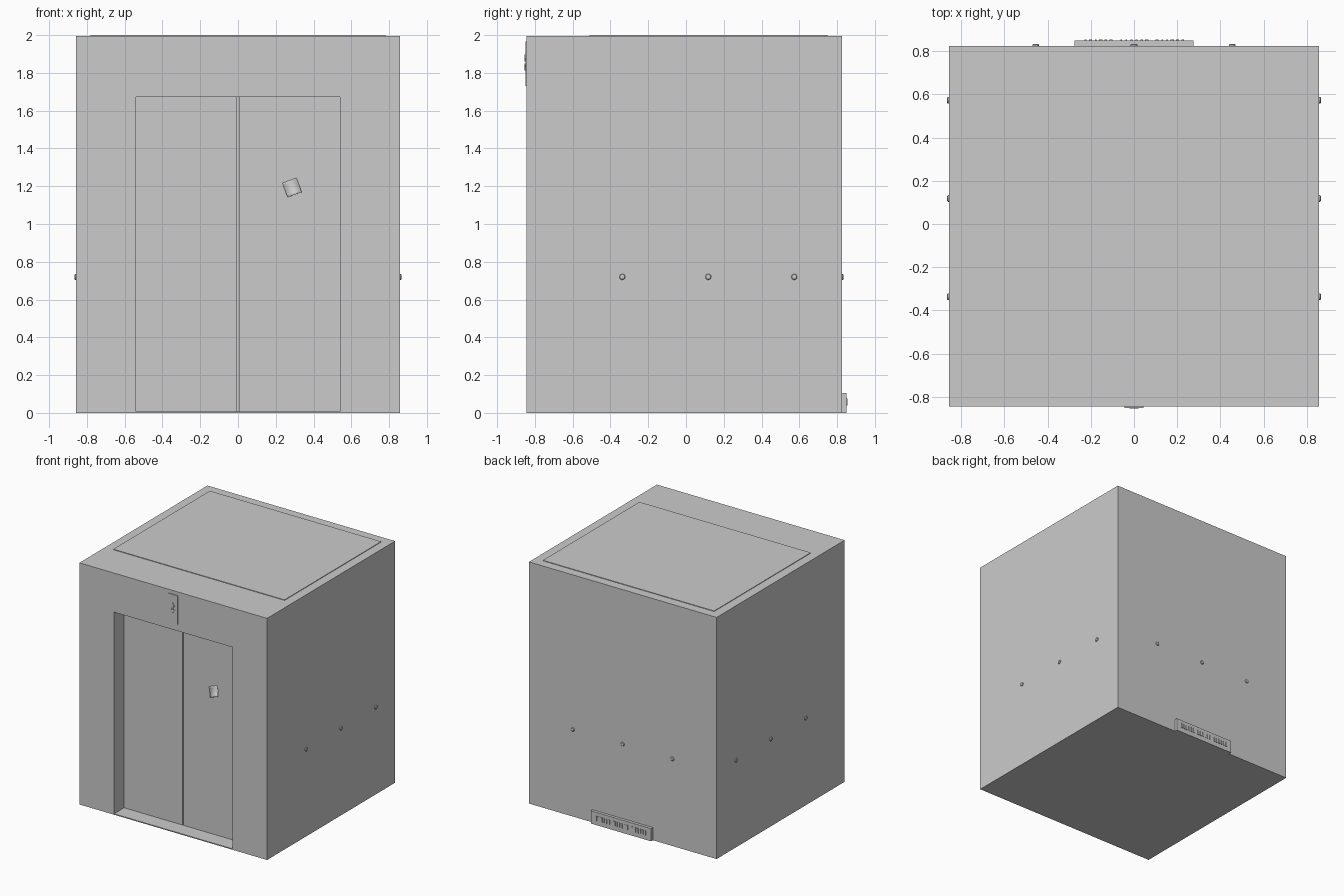
import bpy, bmesh, math, random
from mathutils import Matrix

if "Cube" in bpy.data.objects:
    bpy.data.objects.remove(bpy.data.objects["Cube"])

random.seed(4)


def mesh_object(name, bm):
    bmesh.ops.recalc_face_normals(bm, faces=bm.faces)
    me = bpy.data.meshes.new(name)
    bm.to_mesh(me)
    bm.free()
    ob = bpy.data.objects.new(name, me)
    bpy.context.collection.objects.link(ob)
    return ob


def add_box(bm, lo, hi):
    size = [b - a for a, b in zip(lo, hi)]
    mid = [(a + b) / 2 for a, b in zip(lo, hi)]
    bmesh.ops.create_cube(bm, size=1, matrix=Matrix.Translation(mid) @ Matrix.Diagonal((*size, 1)))


def box(name, lo, hi):
    bm = bmesh.new()
    add_box(bm, lo, hi)
    return mesh_object(name, bm)


W, YF, YB = 0.857, -0.845, 0.825   # cabin half width, front, back
DOOR_W, DOOR_H, DOOR_Y = 0.54, 1.672, -0.715

# Cabin shell with the doorway recess cut into its front
cabin = box("cabin", (-W, YF, 0), (W, YB, 1.995))
cutter = box("doorway_cutter", (-DOOR_W, -1, 0.008), (DOOR_W, DOOR_Y + 0.02, DOOR_H))
cutter.hide_render = True
cutter.hide_viewport = True
cut = cabin.modifiers.new("doorway", 'BOOLEAN')
cut.operation = 'DIFFERENCE'
cut.solver = 'EXACT'
cut.object = cutter

# Thin raised roof plate
box("roof_plate", (-0.782, -0.51, 1.99), (0.782, 0.75, 2.0))

# Two sliding doors with a narrow gap
for side, name in ((-1, "left_door"), (1, "right_door")):
    x0, x1 = sorted((side * 0.004, side * DOOR_W))
    box(name, (x0, DOOR_Y, 0.008), (x1, DOOR_Y + 0.025, DOOR_H))

# Floor indicator plate with up and down arrows
box("indicator_plate", (-0.045, -0.851, 1.73), (0.045, YF + 0.005, 1.965))
for s, name in ((1, "up_arrow"), (-1, "down_arrow")):
    bm = bmesh.new()
    outline = [(0, 0.042), (0.02, 0.014), (0.007, 0.014), (0.007, 0.004),
               (-0.007, 0.004), (-0.007, 0.014), (-0.02, 0.014)]
    face = bm.faces.new([bm.verts.new((x, -0.855, 1.855 + s * z)) for x, z in outline])
    ext = bmesh.ops.extrude_face_region(bm, geom=[face])
    bmesh.ops.translate(bm, vec=(0, 0.006, 0),
                        verts=[v for v in ext["geom"] if isinstance(v, bmesh.types.BMVert)])
    mesh_object(name, bm)

# Paper note on the right door, its lower edge curling outward
bm = bmesh.new()
ca, sa = math.cos(math.radians(20)), math.sin(math.radians(20))
rows = []
for j in range(7):
    t = j / 6
    row = []
    for i in (-1, 1):
        x, z = i * 0.04, 0.04 - 0.08 * t
        row.append(bm.verts.new((0.286 + x * ca - z * sa, DOOR_Y - 0.002 - 0.025 * t * t,
                                 1.193 + x * sa + z * ca)))
    rows.append(row)
for a, b in zip(rows, rows[1:]):
    bm.faces.new((a[0], b[0], b[1], a[1]))
note = mesh_object("paper_note", bm)
for p in note.data.polygons:
    p.use_smooth = True
thick = note.modifiers.new("thickness", 'SOLIDIFY')
thick.thickness = 0.001


# Domed rivets along the sides and the back
def rivet(name, loc, turn):
    profile = [(0.016, -0.002), (0.016, 0.004), (0.012, 0.008), (0, 0.0095)]
    bm = bmesh.new()
    vs = [bm.verts.new((r, 0, h)) for r, h in profile]
    es = [bm.edges.new(p) for p in zip(vs, vs[1:])]
    bmesh.ops.spin(bm, geom=vs + es, cent=(0, 0, 0), axis=(0, 0, 1), angle=math.tau, steps=16)
    bmesh.ops.remove_doubles(bm, verts=bm.verts, dist=1e-5)
    bmesh.ops.transform(bm, verts=bm.verts, matrix=Matrix.Translation(loc) @ turn)
    mesh_object(name, bm)


for i, k in enumerate((-0.455, 0, 0.455)):
    for s, side in ((1, "right"), (-1, "left")):
        rivet(f"{side}_rivet_{i}", (s * W, 0.118 + k, 0.72), Matrix.Rotation(s * math.pi / 2, 4, 'Y'))
    rivet(f"back_rivet_{i}", (k, YB, 0.72), Matrix.Rotation(-math.pi / 2, 4, 'X'))

# Plate low on the back with a row of plain raised bars
box("back_plate", (-0.275, YB - 0.005, 0), (0.275, 0.849, 0.105))
bm = bmesh.new()
for i in range(20):
    if i in (6, 13):
        continue
    x = -0.225 + i * 0.45 / 19
    w = random.choice((0.004, 0.006, 0.008))
    add_box(bm, (x - w, 0.845, 0.038), (x + w, 0.855, 0.076))
mesh_object("back_bars", bm)
